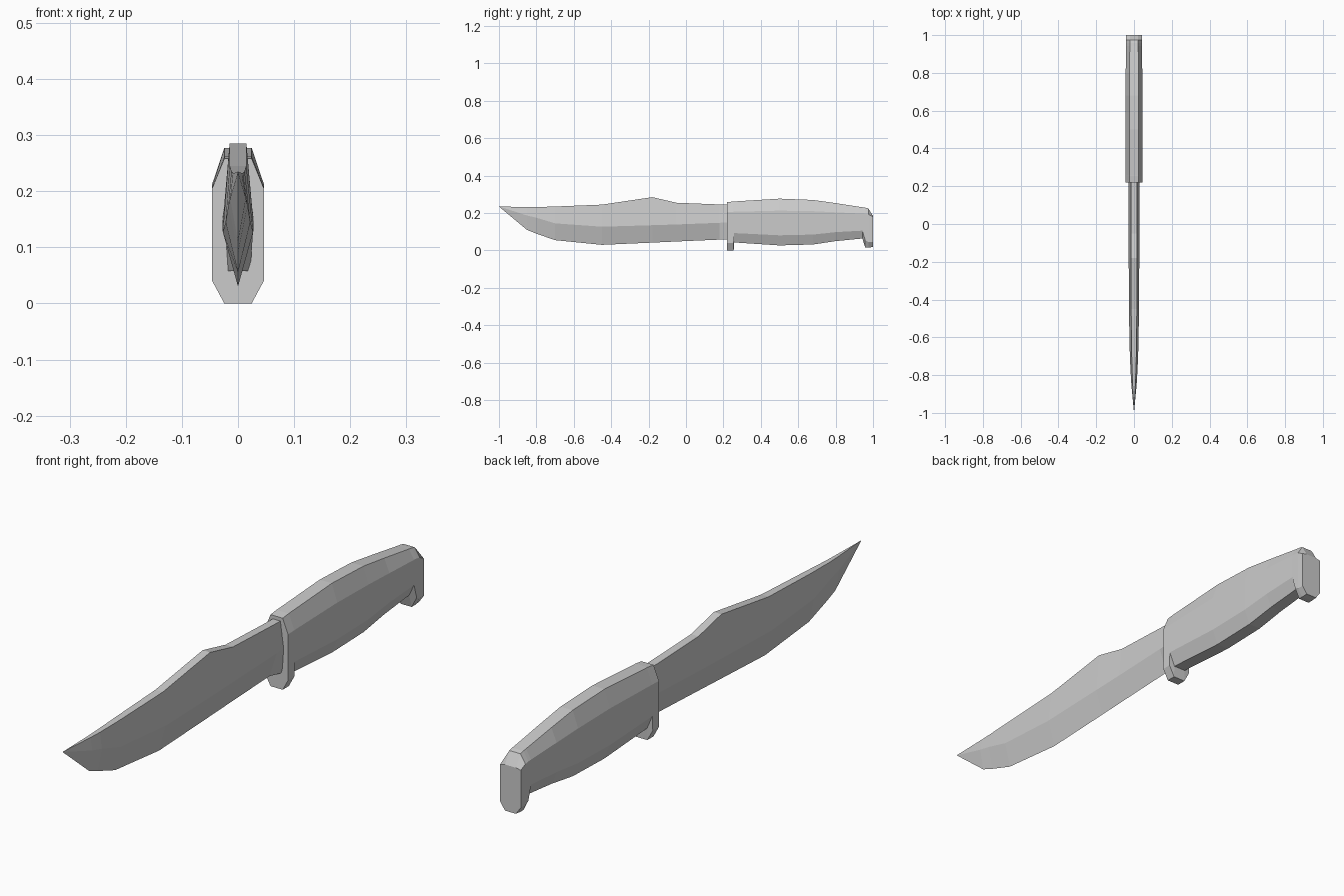
import bpy
import bmesh

default_cube = bpy.data.objects.get("Cube")
if default_cube:
    bpy.data.objects.remove(default_cube, do_unlink=True)


def make_material(name, level):
    """Plain flat grey material."""
    material = bpy.data.materials.new(name)
    material.use_nodes = True
    colour = (level, level, level, 1)
    material.diffuse_color = colour
    shader = material.node_tree.nodes["Principled BSDF"]
    shader.inputs["Base Color"].default_value = colour
    return material


def mirrored_ring(y, right_side):
    """Closed cross-section from the (half width, height) points of one side."""
    left_side = [(-x, z) for x, z in reversed(right_side)]
    return [(x, y, z) for x, z in right_side + left_side]


def loft(name, rings, material):
    """Skin the cross-sections with flat faces, cap the ends and merge points."""
    bm = bmesh.new()
    loops = [[bm.verts.new(point) for point in ring] for ring in rings]
    count = len(loops[0])
    for near, far in zip(loops, loops[1:]):
        for i in range(count):
            j = (i + 1) % count
            bm.faces.new((near[i], near[j], far[j], far[i]))
    bm.faces.new(loops[0])
    bm.faces.new(loops[-1])
    bmesh.ops.remove_doubles(bm, verts=bm.verts, dist=0.0003)
    bmesh.ops.recalc_face_normals(bm, faces=bm.faces)
    mesh = bpy.data.meshes.new(name)
    bm.to_mesh(mesh)
    bm.free()
    mesh.materials.append(material)
    obj = bpy.data.objects.new(name, mesh)
    bpy.context.collection.objects.link(obj)
    return obj


grey = make_material("plain grey", 0.6)

# Blade: station, spine height, ridge height, edge height,
# then half widths of spine, ridge and edge
blade_sections = [
    (-1, .235, .235, .235, 0, 0, 0),
    (-.85, .232, .187, .11, .007, .014, 0),
    (-.8, .232, .175, .09, .009, .017, 0),
    (-.7, .235, .145, .055, .012, .022, 0),
    (-.45, .245, .127, .03, .015, .027, 0),
    (-.18, .285, .135, .042, .015, .028, 0),
    (-.05, .255, .139, .048, .015, .028, 0),
    (.18, .246, .148, .058, .015, .028, 0),
    (.23, .245, .15, .058, .015, .028, .022),
]
blade_rings = []
for y, spine, ridge, edge, spine_w, ridge_w, edge_w in blade_sections:
    side = [(spine_w, spine), (ridge_w, ridge), (edge_w, edge)]
    blade_rings.append(mirrored_ring(y, side))
loft("blade", blade_rings, grey)

# Handle with guard and pommel: station, half width of the flanks,
# then heights of top, shoulder, lower flank and underside
handle_sections = [
    (.22, .046, .258, .205, .04, 0),
    (.255, .046, .262, .207, .04, 0),
    (.257, .046, .262, .207, .093, .043),
    (.5, .046, .277, .213, .081, .027),
    (.68, .046, .27, .21, .085, .032),
    (.8, .044, .253, .204, .098, .05),
    (.943, .042, .231, .197, .106, .064),
    (.958, .042, .229, .196, .055, .016),
    (.975, .042, .225, .193, .045, .016),
    (1, .041, .184, .18, .045, .018),
]
handle_rings = []
for y, flank_w, top, shoulder, lower, under in handle_sections:
    narrow = flank_w * 0.53
    side = [(narrow, top), (flank_w, shoulder), (flank_w, lower), (narrow, under)]
    handle_rings.append(mirrored_ring(y, side))
loft("handle", handle_rings, grey)
